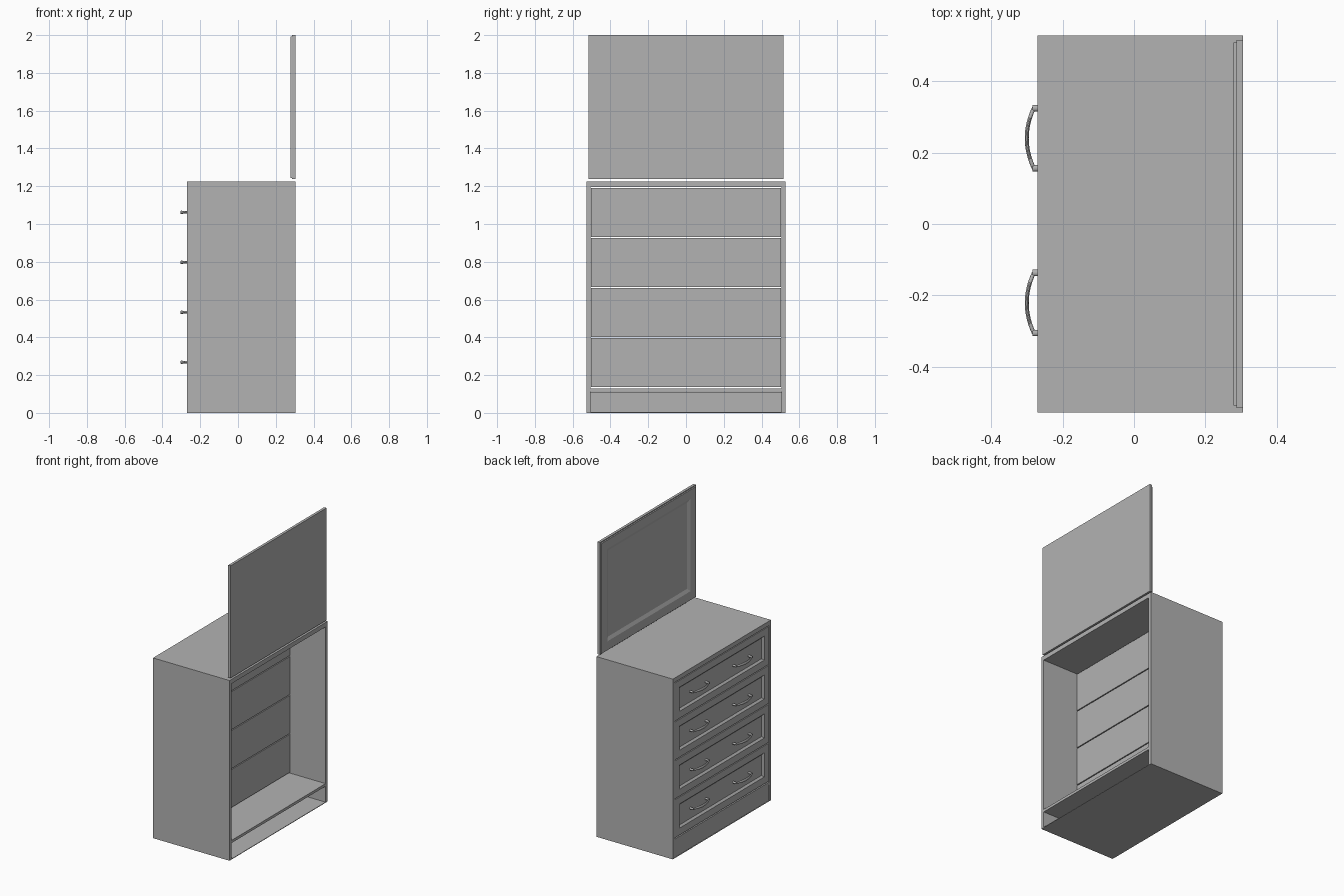
import bpy, bmesh, math
from mathutils import Matrix, Vector

cube = bpy.data.objects.get("Cube")
if cube:
    bpy.data.objects.remove(cube, do_unlink=True)

grey = bpy.data.materials.new("plain_grey")
grey.use_nodes = True
colour = (0.45, 0.45, 0.45, 1)
grey.diffuse_color = colour
grey.node_tree.nodes["Principled BSDF"].inputs["Base Color"].default_value = colour


def finish(name, bm, smooth=False):
    bmesh.ops.recalc_face_normals(bm, faces=bm.faces[:])
    mesh = bpy.data.meshes.new(name)
    bm.to_mesh(mesh)
    bm.free()
    mesh.materials.append(grey)
    for p in mesh.polygons:
        p.use_smooth = smooth
    obj = bpy.data.objects.new(name, mesh)
    bpy.context.collection.objects.link(obj)
    return obj


def box(name, x, y, z, insets=()):
    """Box from ranges; each (width, depth) inset shapes the face toward -x."""
    bm = bmesh.new()
    size = Vector((x[1] - x[0], y[1] - y[0], z[1] - z[0]))
    mid = Vector((sum(x), sum(y), sum(z))) / 2
    bmesh.ops.create_cube(bm, size=1, matrix=Matrix.Translation(mid) @ Matrix.Diagonal((*size, 1)))
    bm.normal_update()
    front = min(bm.faces, key=lambda f: f.calc_center_median().x)
    for width, depth in insets:
        bmesh.ops.inset_region(bm, faces=[front], thickness=width, use_even_offset=True)
        for v in front.verts:
            v.co.x -= depth
    return finish(name, bm)


def handle(name, y, z):
    """Bowed pull, broad in the middle, standing on two feet."""
    bm = bmesh.new()
    steps, sides, rings = 16, 10, []
    for i in range(steps + 1):
        t = 2 * i / steps - 1
        centre = Vector((-0.3 + 0.02 * t * t, y + 0.085 * t, z))
        out = Vector((-0.085, 0.04 * t, 0)).normalized()
        tall = 0.004 + 0.006 * (1 - t * t)
        ring = []
        for k in range(sides):
            a = math.tau * k / sides
            ring.append(bm.verts.new(centre + out * 0.0055 * math.cos(a) + Vector((0, 0, tall * math.sin(a)))))
        rings.append(ring)
    for a, b in zip(rings, rings[1:]):
        for k in range(sides):
            n = (k + 1) % sides
            bm.faces.new((a[k], a[n], b[n], b[k]))
    bm.faces.new(rings[0])
    bm.faces.new(rings[-1])
    for s in (-1, 1):
        place = Matrix.Translation((-0.27, y + s * 0.084, z)) @ Matrix.Diagonal((1, 1, 0.7, 1))
        bmesh.ops.create_cone(bm, cap_ends=True, segments=12, radius1=0.009, radius2=0.009,
                              depth=0.028, matrix=place @ Matrix.Rotation(math.pi / 2, 4, "Y"))
    obj = finish(name, bm, True)
    bpy.ops.object.select_all(action="DESELECT")
    obj.select_set(True)
    bpy.context.view_layer.objects.active = obj
    bpy.ops.object.shade_smooth_by_angle(angle=math.radians(40))


# Cabinet carcass, open at the back
front, back, half, inner, top = -0.27, 0.305, 0.527, 0.505, 1.225
box("left_panel", (front, back), (inner, half), (0, top))
box("right_panel", (front, back), (-half, -inner), (0, top))
box("top_panel", (front, back), (-inner, inner), (1.195, top))
box("lower_shelf", (front, back), (-inner, inner), (0.112, 0.13))
box("base_panel", (front, back), (-inner, inner), (0, 0.004))
box("plinth", (front + 0.002, -0.25), (-inner, inner), (0.004, 0.111))

# Four drawers with recessed fronts and paired pulls
for i in range(4):
    low = 0.138 + i * 0.2645
    box(f"drawer_{i + 1}", (front, 0.04), (-0.502, 0.502), (low, low + 0.258),
        [(0.047, 0), (0.012, -0.012)])
    for side, y in (("left", 0.24), ("right", -0.221)):
        handle(f"drawer_{i + 1}_{side}_handle", y, low + 0.13)

# Mirror with a stepped edge and recessed centre
box("mirror", (0.287, back), (-0.515, 0.515), (1.237, 2),
    [(0.006, 0), (0.001, 0.008), (0.06, 0), (0.022, -0.01)])
